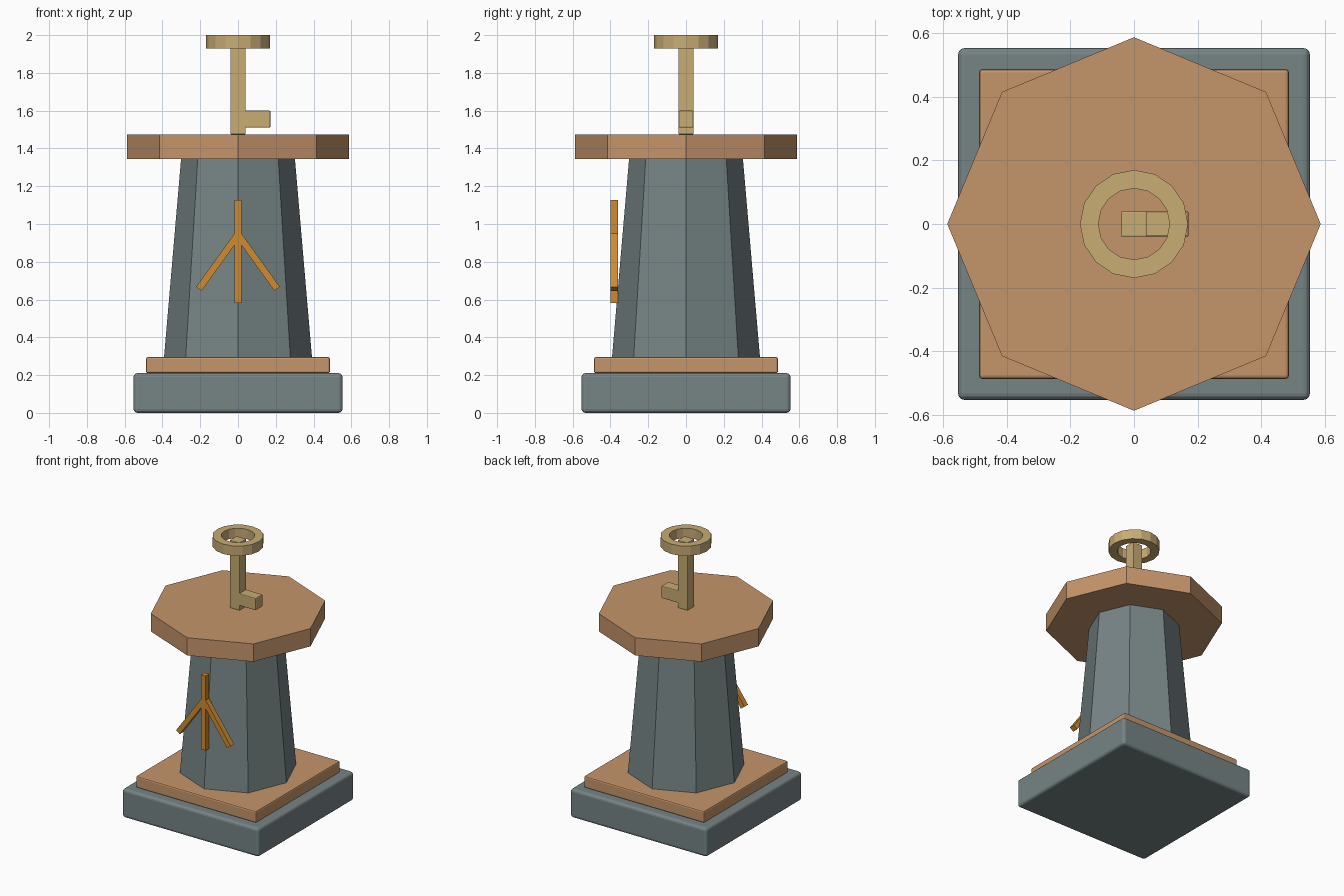
import bpy
import bmesh
from math import cos, sin, tau, atan2, hypot

cube = bpy.data.objects.get("Cube")
if cube:
    bpy.data.objects.remove(cube, do_unlink=True)


def material(name, rgb):
    mat = bpy.data.materials.new(name)
    mat.use_nodes = True
    mat.diffuse_color = (*rgb, 1)
    mat.node_tree.nodes["Principled BSDF"].inputs["Base Color"].default_value = (*rgb, 1)
    return mat


stone = material("grey stone", (0.18, 0.23, 0.235))
copper = material("copper", (0.56, 0.30, 0.145))
brass = material("pale brass", (0.58, 0.415, 0.175))
amber = material("amber", (0.62, 0.26, 0.03))


def finish(name, bm, mat, bevel=0, segments=2):
    bmesh.ops.recalc_face_normals(bm, faces=bm.faces)
    mesh = bpy.data.meshes.new(name)
    bm.to_mesh(mesh)
    bm.free()
    mesh.materials.append(mat)
    obj = bpy.data.objects.new(name, mesh)
    bpy.context.collection.objects.link(obj)
    if bevel:
        mod = obj.modifiers.new("Bevel", "BEVEL")
        mod.width, mod.segments = bevel, segments
    return obj


def box(name, low, high, mat, bevel=0, segments=2):
    bm = bmesh.new()
    bmesh.ops.create_cube(bm, size=1)
    for v in bm.verts:
        v.co = [(a + b) / 2 + c * (b - a) for a, b, c in zip(low, high, v.co)]
    return finish(name, bm, mat, bevel, segments)


def lathe(name, profile, sides, mat, closed=False):
    """Faceted turned part from (radius, z) points; closed makes a ring."""
    bm = bmesh.new()
    loops = [[bm.verts.new((r * cos(tau * i / sides), r * sin(tau * i / sides), z))
              for i in range(sides)] for r, z in profile]
    pairs = list(zip(loops, loops[1:]))
    if closed:
        pairs.append((loops[-1], loops[0]))
    else:
        bm.faces.new(loops[0])
        bm.faces.new(loops[-1])
    for a, b in pairs:
        for i in range(sides):
            j = (i + 1) % sides
            bm.faces.new((a[i], a[j], b[j], b[i]))
    return finish(name, bm, mat)


# Stepped square base
box("base_block", (-0.553, -0.553, 0), (0.553, 0.553, 0.21), stone, 0.02, 3)
box("base_step", (-0.487, -0.487, 0.21), (0.487, 0.487, 0.295), copper, 0.01)

# Octagonal tapered column and table top
lathe("column", [(0.392, 0.29), (0.301, 1.35)], 8, stone)
lathe("table_top", [(0.587, 1.345), (0.587, 1.475)], 8, copper)

# Upright key: shaft, tooth and ring handle
box("key_shaft", (-0.04, -0.04, 1.475), (0.04, 0.04, 1.97), brass, 0.004)
box("key_tooth", (0.03, -0.04, 1.51), (0.172, 0.04, 1.6), brass, 0.006)
lathe("key_ring", [(0.112, 1.928), (0.17, 1.928), (0.17, 2), (0.112, 2)], 16, brass, True)

# Branching emblem on the front
box("emblem_stem", (-0.018, -0.4, 0.582), (0.018, -0.36, 1.128), amber)
run, drop = 0.207, -0.288
for side, sign in (("left", 1), ("right", -1)):
    arm = box("emblem_arm_" + side, (0, -0.4, -0.018), (hypot(run, drop), -0.36, 0.018), amber)
    arm.location.z = 0.945
    arm.rotation_euler.y = -atan2(drop, sign * run)
